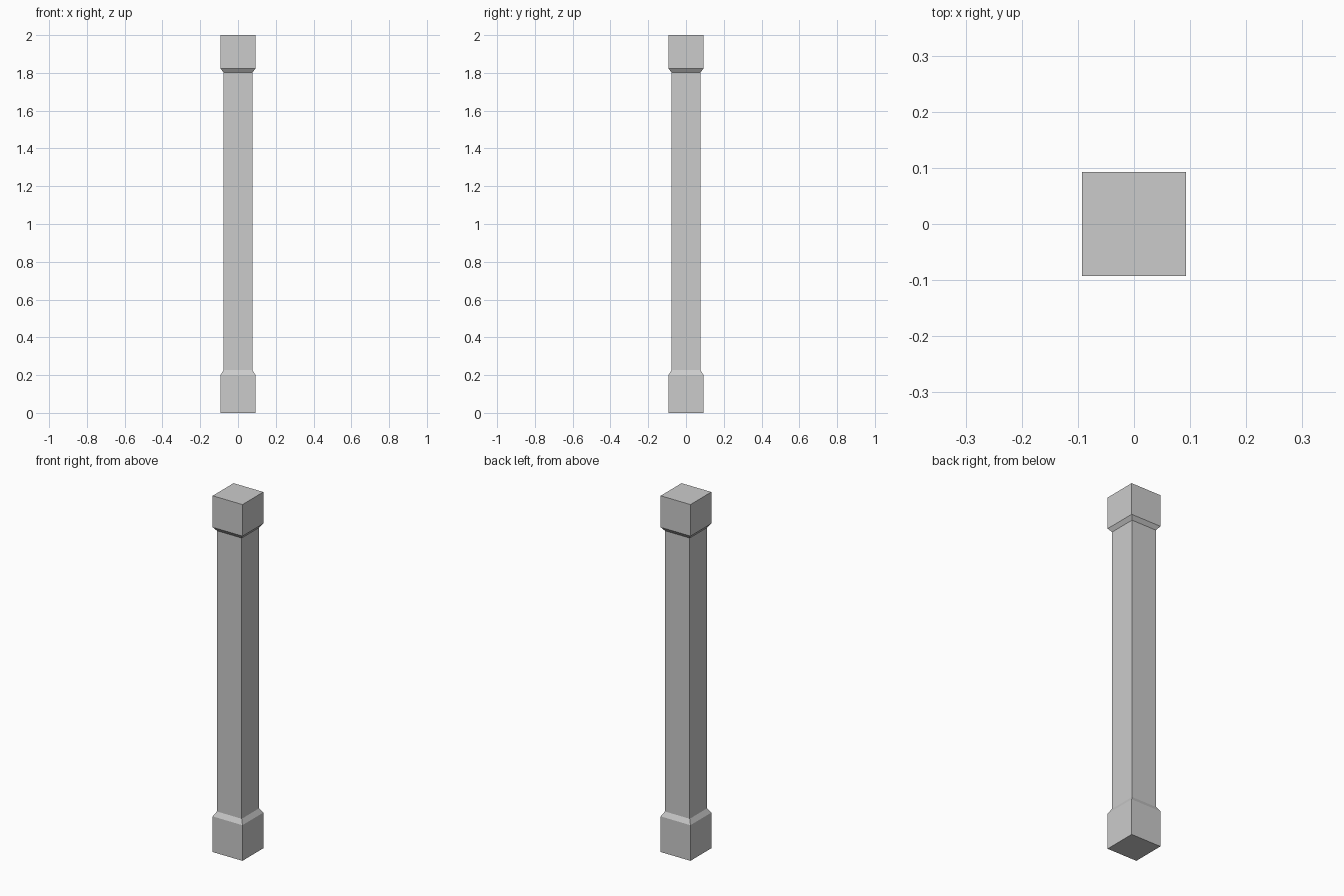
import bpy
import bmesh

if "Cube" in bpy.data.objects:
    bpy.data.objects.remove(bpy.data.objects["Cube"])

BLOCK, SHAFT = 0.0925, 0.077  # half widths

# (half width, height) of each square ring, bottom to top
PROFILE = [
    (BLOCK, 0.0), (BLOCK, 0.20),      # base block
    (SHAFT, 0.226), (SHAFT, 1.802),   # shaft between the sloped collars
    (BLOCK, 1.823), (BLOCK, 2.0),     # cap block
]
CORNERS = [(-1, -1), (1, -1), (1, 1), (-1, 1)]


def square_loft(name, profile):
    bm = bmesh.new()
    rings = [[bm.verts.new((x * h, y * h, z)) for x, y in CORNERS] for h, z in profile]
    for low, high in zip(rings, rings[1:]):
        for i in range(4):
            j = (i + 1) % 4
            bm.faces.new((low[i], low[j], high[j], high[i]))
    bm.faces.new(rings[0][::-1])
    bm.faces.new(rings[-1])
    mesh = bpy.data.meshes.new(name)
    bm.to_mesh(mesh)
    bm.free()
    obj = bpy.data.objects.new(name, mesh)
    bpy.context.collection.objects.link(obj)
    return obj


# Square post with thicker ends
square_loft("square_post", PROFILE)
